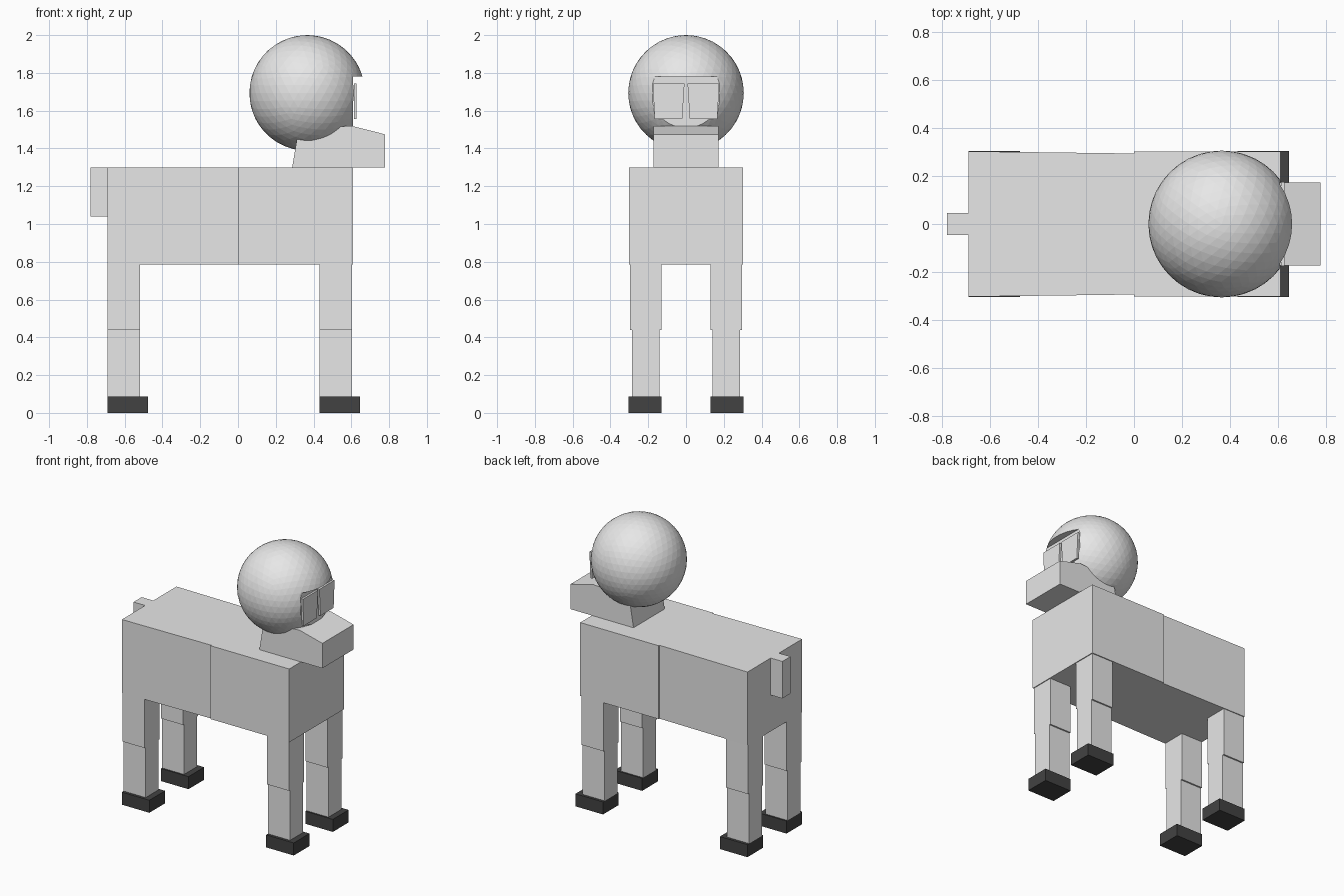
import bpy, bmesh

if "Cube" in bpy.data.objects:
    bpy.data.objects.remove(bpy.data.objects["Cube"])


def material(name, value):
    m = bpy.data.materials.new(name)
    m.diffuse_color = (value, value, value, 1)
    m.use_nodes = True
    m.node_tree.nodes["Principled BSDF"].inputs["Base Color"].default_value = m.diffuse_color
    return m


GREY = material("light_grey", 0.8)
DARK = material("charcoal", 0.055)


def finish(name, bm, mat):
    bmesh.ops.recalc_face_normals(bm, faces=bm.faces)
    mesh = bpy.data.meshes.new(name)
    bm.to_mesh(mesh)
    bm.free()
    mesh.materials.append(mat)
    ob = bpy.data.objects.new(name, mesh)
    bpy.context.collection.objects.link(ob)
    return ob


def prism(name, points, offset, mat=GREY):
    """Extrude a flat outline along an offset."""
    bm = bmesh.new()
    face = bm.faces.new([bm.verts.new(p) for p in points])
    new = bmesh.ops.extrude_face_region(bm, geom=[face])["geom"]
    bmesh.ops.translate(bm, vec=offset,
                        verts=[v for v in new if isinstance(v, bmesh.types.BMVert)])
    # close the starting side if the extrusion consumed it
    if not any(e.is_boundary for e in bm.edges):
        return finish(name, bm, mat)
    bmesh.ops.holes_fill(bm, edges=[e for e in bm.edges if e.is_boundary])
    return finish(name, bm, mat)


def box(name, x, y, z, mat=GREY):
    pts = [(x[0], y[0], z[0]), (x[1], y[0], z[0]), (x[1], y[1], z[0]), (x[0], y[1], z[0])]
    return prism(name, pts, (0, 0, z[1] - z[0]), mat)


# Body: straight front half, rear half narrowing slightly to the middle
box("front_body", (0, 0.61), (-0.303, 0.303), (0.785, 1.30))
prism("rear_body", [(-0.69, -0.303, 0.785), (0, -0.294, 0.785),
                    (0, 0.294, 0.785), (-0.69, 0.303, 0.785)], (0, 0, 0.515))
box("tail", (-0.78, -0.69), (-0.045, 0.045), (1.04, 1.30))

# Legs with narrower lower halves, and dark hooves
for end, x0 in (("front", 0.432), ("rear", -0.69)):
    for side, s in (("right", -1), ("left", 1)):
        def span(a, b):
            return sorted((s * a, s * b))
        tag = end + "_" + side
        box(tag + "_upper_leg", (x0, x0 + 0.172), span(0.13, 0.296), (0.44, 0.785))
        box(tag + "_lower_leg", (x0, x0 + 0.172), span(0.141, 0.285), (0.088, 0.44))
        box(tag + "_hoof", (x0, x0 + 0.214), span(0.13, 0.304), (0, 0.088), DARK)

# Neck and muzzle wedge
prism("neck_and_muzzle", [(0.287, -0.173, 1.30), (0.777, -0.173, 1.30), (0.777, -0.173, 1.475),
                          (0.60, -0.173, 1.52), (0.32, -0.173, 1.50)], (0, 0.346, 0))

# Faceted head ball with a flat face recess cut into it
bm = bmesh.new()
bmesh.ops.create_icosphere(bm, subdivisions=4, radius=0.306)
bmesh.ops.translate(bm, verts=bm.verts, vec=(0.366, 0, 1.694))
head = finish("head", bm, GREY)
cutter = box("face_cutter", (0.609, 0.9), (-0.178, 0.178), (1.45, 1.78))
cutter.hide_render = True
cutter.hide_viewport = True
cut = head.modifiers.new("face_recess", "BOOLEAN")
cut.operation = "DIFFERENCE"
cut.solver = "EXACT"
cut.object = cutter

# Thin eye panels either side of a tapering gap
for side, s in (("right", -1), ("left", 1)):
    prism(side + "_eye_panel", [(0.613, s * 0.008, 1.745), (0.613, s * 0.176, 1.745),
                                (0.613, s * 0.166, 1.555), (0.613, s * 0.02, 1.555)],
          (0.014, 0, 0))
